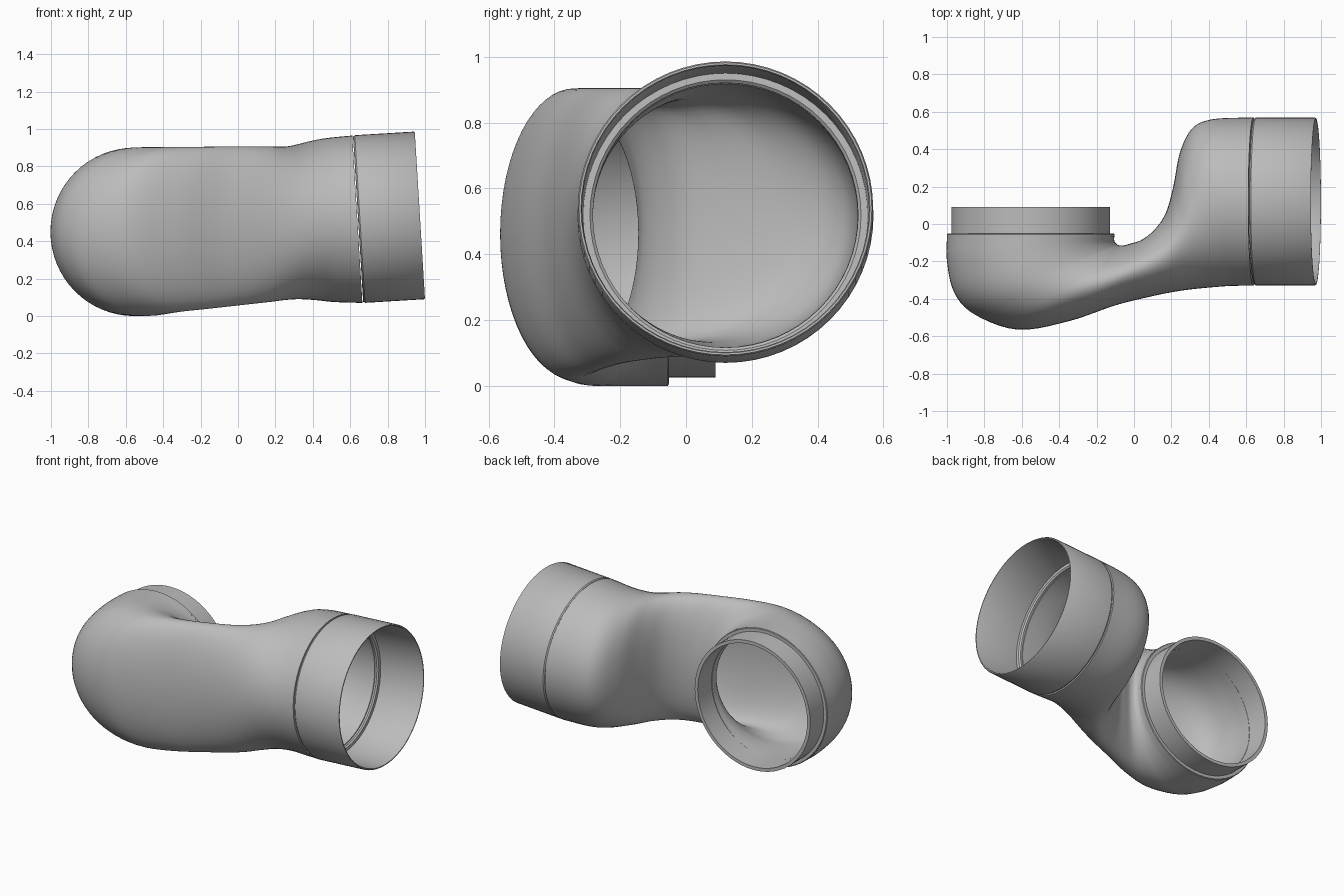
import bpy, math
from mathutils import Vector, Matrix

cube = bpy.data.objects.get("Cube")
if cube:
    bpy.data.objects.remove(cube)

SIDES = 64
STEPS = 5
WALL = 0.047
TILT = math.atan(0.061)

plastic = bpy.data.materials.new("grey_plastic")
plastic.use_nodes = True
colour = (0.5, 0.5, 0.5, 1)
plastic.diffuse_color = colour
plastic.node_tree.nodes["Principled BSDF"].inputs["Base Color"].default_value = colour


def make_object(name, rings, closed):
    """Skin a list of equal rings; closed joins the last ring to the first."""
    verts = [point for ring in rings for point in ring]
    count = len(rings)
    faces = []
    for r in range(count if closed else count - 1):
        a, b = r * SIDES, (r + 1) % count * SIDES
        for s in range(SIDES):
            t = (s + 1) % SIDES
            faces.append((a + s, a + t, b + t, b + s))
    mesh = bpy.data.meshes.new(name)
    mesh.from_pydata(verts, [], faces)
    mesh.materials.append(plastic)
    obj = bpy.data.objects.new(name, mesh)
    bpy.context.collection.objects.link(obj)
    bpy.ops.object.select_all(action="DESELECT")
    obj.select_set(True)
    bpy.context.view_layer.objects.active = obj
    bpy.ops.object.mode_set(mode="EDIT")
    bpy.ops.mesh.select_all(action="SELECT")
    bpy.ops.mesh.normals_make_consistent(inside=False)
    bpy.ops.object.mode_set(mode="OBJECT")
    bpy.ops.object.shade_smooth_by_angle(angle=math.radians(35))
    return obj


def lathe(name, profile, matrix):
    """Spin a closed (radius, distance along axis) profile around local z."""
    rings = []
    for radius, along in profile:
        angles = [math.tau * s / SIDES for s in range(SIDES)]
        rings.append([matrix @ Vector((radius * math.cos(a), radius * math.sin(a), along))
                      for a in angles])
    return make_object(name, rings, True)


def smooth_path(rows):
    """Catmull-Rom interpolation between the cross-section rows."""
    rows = [Vector(row) for row in rows]
    result = []
    for i in range(len(rows) - 1):
        p1, p2 = rows[i], rows[i + 1]
        p0 = rows[i - 1] if i else p1 * 2 - p2
        p3 = rows[i + 2] if i + 2 < len(rows) else p2 * 2 - p1
        for k in range(STEPS):
            t = k / STEPS
            m1, m2 = (p2 - p0) / 2, (p3 - p1) / 2
            d = p2 - p1
            result.append(p1 + m1 * t + (d * 3 - m1 * 2 - m2) * t**2
                          + (m1 + m2 - d * 2) * t**3)
    return result + [rows[-1]]


def section_ring(row, inset):
    """Elliptical ring between an outer-bend point and an inner-bend point."""
    fx, fy, bx, by, low, high = row
    outer, inner = Vector((fx, fy, 0)), Vector((bx, by, 0))
    middle = (outer + inner) / 2
    half = (outer - inner) / 2
    across = half.normalized() * (half.length - inset)
    height = (high - low) / 2 - inset
    lean = min(max((middle.x - 0.25) / 0.39, 0), 1) * math.tan(TILT)
    ring = []
    for s in range(SIDES):
        a = math.tau * s / SIDES
        rise = height * math.sin(a)
        point = middle + across * math.cos(a)
        ring.append((point.x - lean * rise, point.y, (low + high) / 2 + rise))
    return ring


# Bent body: outer x, y, inner x, y, bottom and top of each cross-section
sections = smooth_path([
    (-1, -.055, -.105, -.055, 0, .9),
    (-1, -.2, -.105, -.09, 0, .9),
    (-.96, -.37, -.095, -.105, 0, .902),
    (-.85, -.485, -.085, -.112, .002, .903),
    (-.62, -.565, -.06, -.115, .02, .904),
    (-.35, -.52, -.02, -.105, .036, .905),
    (-.1, -.435, .04, -.085, .053, .906),
    (.08, -.39, .11, -.03, .067, .906),
    (.2, -.365, .17, .06, .077, .906),
    (.3, -.35, .21, .2, .086, .906),
    (.4, -.34, .245, .38, .09, .918),
    (.5, -.332, .31, .51, .085, .937),
    (.57, -.33, .42, .56, .075, .952),
    (.638, -.33, .638, .57, .07, .965),
])
outside = [section_ring(row, 0) for row in sections]
inside = [section_ring(row, WALL) for row in reversed(sections)]
make_object("bent_pipe_body", outside + inside, True)

# Wide inlet socket, slightly tilted upward, with an internal stop step
inlet_axis = Matrix.Translation((.642, .12, .518)) @ Matrix.Rotation(math.pi / 2 - TILT, 4, "Y")
lathe("inlet_socket", [
    (.403, 0), (.403, .012), (.412, .02), (.432, .02), (.436, .325), (.439, .331),
    (.445, .331), (.449, .325), (.449, .01), (.443, .003), (.443, 0),
], inlet_axis)

# Narrower outlet spigot pointing backward
outlet_axis = Matrix.Translation((-.552, -.055, .45)) @ Matrix.Rotation(-math.pi / 2, 4, "X")
lathe("outlet_spigot", [
    (.403, -.01), (.403, .145), (.425, .145), (.425, -.01),
], outlet_axis)

# Small raised rim where the body meets the spigot
lathe("outlet_rim", [
    (.42, -.012), (.42, .003), (.445, .003), (.449, -.001), (.449, -.012),
], outlet_axis)
